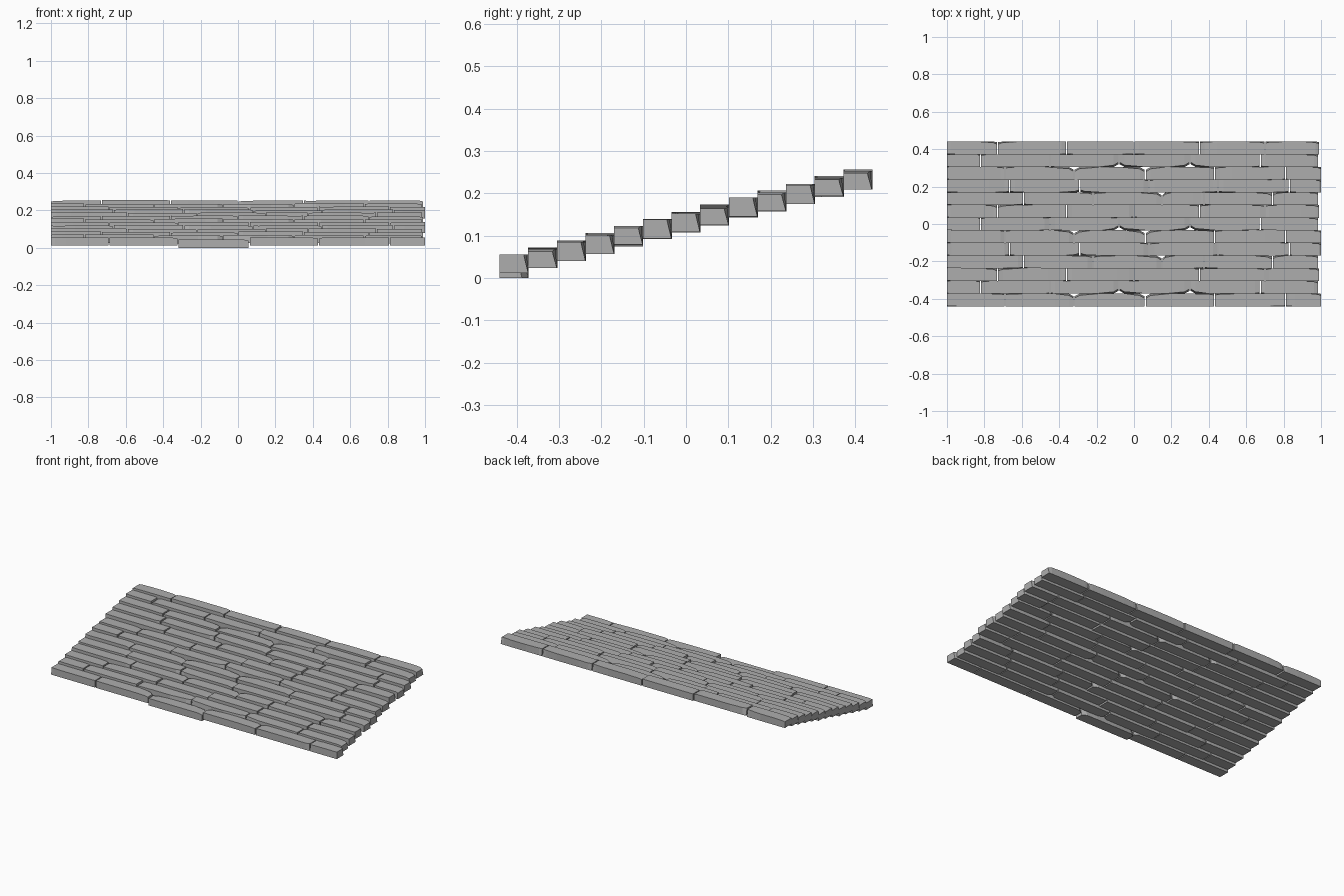
import bpy, bmesh, random

if "Cube" in bpy.data.objects:
    bpy.data.objects.remove(bpy.data.objects["Cube"])

random.seed(4)
ROWS, PITCH, STEP, GAP, HEIGHT = 13, 0.0677, 0.0168, 0.006, 0.044

# Five repeating courses: right end, then joints (x, side whose corners are worn, amount)
COURSES = [
    (1.0, [(-0.69, 'b', .006), (-0.32, 'b', .024), (0.06, 'b', .026), (0.43, 'b', .008), (0.81, 'f', .004)]),
    (0.985, [(-0.82, 'b', .006), (-0.45, 'f', .004), (-0.08, 'f', .026), (0.30, 'f', .026), (0.675, 'f', .006)]),
    (0.99, [(-0.73, 'b', .014), (-0.36, 'f', .003), (0.0, 'f', .004), (0.35, 'b', .006), (0.70, 'b', .008)]),
    (0.985, [(-0.59, 'f', .006), (-0.22, 'b', .010), (0.15, 'b', .024), (0.375, 'f', .005), (0.74, 'b', .018)]),
    (1.0, [(-0.665, 'f', .006), (-0.29, 'f', .014), (0.08, 'b', .006), (0.45, 'f', .006), (0.83, 'f', .006)]),
]

# Slate grey
grey = bpy.data.materials.new("slate_grey")
grey.diffuse_color = (0.42, 0.42, 0.42, 1)
grey.use_nodes = True
grey.node_tree.nodes["Principled BSDF"].inputs["Base Color"].default_value = grey.diffuse_color


def make_plank(bm, x0, x1, zc, left, right):
    """Six cross-sections; the edges curve in towards the worn ends."""
    length = x1 - x0
    t = [0, .07, random.uniform(.25, .4), random.uniform(.6, .75), .93, 1]
    hw, hh = PITCH / 2 + .0005, HEIGHT / 2
    rings = []
    for tk, wear, s in zip(t, (left, left, None, None, right, right), (1, .4, 0, 0, .4, 1)):
        f = b = low = 0
        if wear:
            f = wear[1] * s if wear[0] == 'f' else 0
            b = wear[1] * s if wear[0] == 'b' else 0
            low = s * random.choice((0, 0, .005))
        u = .6 if max(f, b) > .02 else .1
        sec = [(-hw + f * u, -hh), (hw - b * u, -hh),
               (hw - b, hh - low), (-hw + f, hh - low)]
        rings.append([bm.verts.new((x0 + length * tk, y, zc + z)) for y, z in sec])
    for a, c in zip(rings, rings[1:]):
        for j in range(4):
            bm.faces.new((a[j], c[j], c[(j + 1) % 4], a[(j + 1) % 4]))
    bm.faces.new(rings[0])
    bm.faces.new(rings[-1][::-1])


def make_row(i):
    right_end, joints = COURSES[i % 5]
    bm = bmesh.new()
    ends = [(-1.0, 'f', .004)] + joints + [(right_end, 'b', .012)]
    for k, (l, r) in enumerate(zip(ends, ends[1:])):
        dz = random.uniform(-.003, .003)
        if i == 0:
            dz = -.009 if k == 2 else .003
        if i == 12:
            dz = .002 if k == 1 else -.002
        g0 = GAP / 2 if k else 0
        g1 = GAP / 2 if k < len(ends) - 2 else 0
        make_plank(bm, l[0] + g0, r[0] - g1, .031 + STEP * i + dz, l[1:], r[1:])
    bmesh.ops.recalc_face_normals(bm, faces=bm.faces)
    mesh = bpy.data.meshes.new("plank_row_%02d" % i)
    bm.to_mesh(mesh)
    bm.free()
    mesh.materials.append(grey)
    ob = bpy.data.objects.new(mesh.name, mesh)
    ob.location.y = (i - 6) * PITCH
    bpy.context.collection.objects.link(ob)


# Stepped courses rising towards the back
for i in range(ROWS):
    make_row(i)
